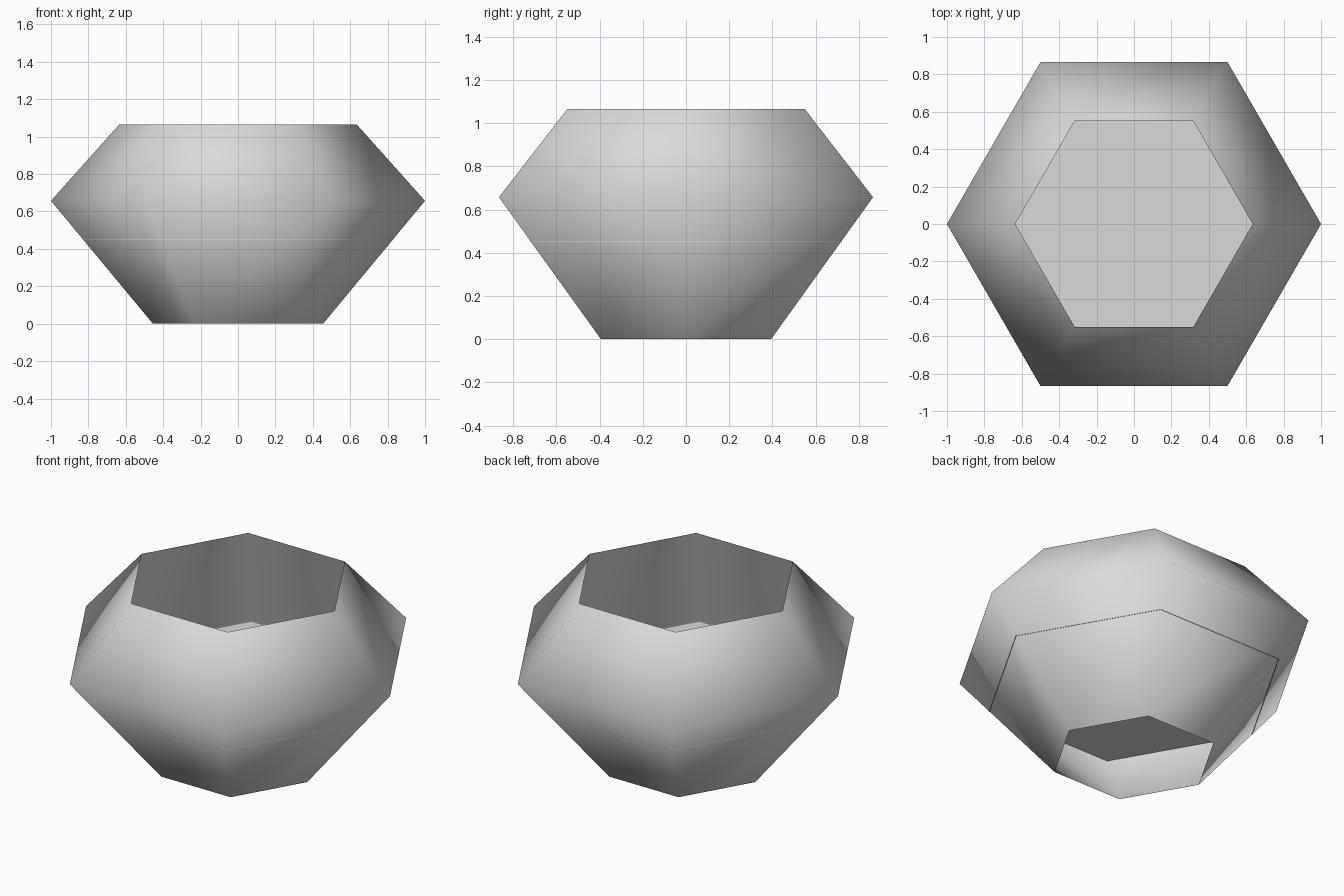
import bpy
import math

cube = bpy.data.objects.get("Cube")
if cube:
    bpy.data.objects.remove(cube, do_unlink=True)

SIDES = 6
BASE_R, MID_R, TOP_R = 0.455, 1.0, 0.635
MID_Z, TOP_Z = 0.657, 1.065
FLOOR_R, FLOOR_Z = 0.831, 0.45   # floor edge just shows through the outer wall

grey = bpy.data.materials.new("light_grey")
grey.use_nodes = True
colour = (0.7, 0.7, 0.7, 1)
grey.diffuse_color = colour
grey.node_tree.nodes["Principled BSDF"].inputs["Base Color"].default_value = colour


def ring(radius, z):
    return [(radius * math.cos(math.tau * i / SIDES),
             radius * math.sin(math.tau * i / SIDES), z) for i in range(SIDES)]


def add_object(name, verts, faces, smooth):
    mesh = bpy.data.meshes.new(name)
    mesh.from_pydata(verts, [], faces)
    mesh.materials.append(grey)
    for poly in mesh.polygons:
        poly.use_smooth = smooth
    obj = bpy.data.objects.new(name, mesh)
    bpy.context.collection.objects.link(obj)
    return obj


def add_shell(name, profile):
    """Open six-sided thin wall through (radius, height) rings."""
    verts = [v for r, z in profile for v in ring(r, z)]
    faces = []
    for row in range(len(profile) - 1):
        a = row * SIDES
        for i in range(SIDES):
            j = (i + 1) % SIDES
            faces.append((a + i, a + j, a + SIDES + j, a + SIDES + i))
    return add_object(name, verts, faces, True)


# Outer wall, open at the foot and the rim
add_shell("outer_wall", [(BASE_R, 0), (MID_R, MID_Z), (TOP_R, TOP_Z)])

# Straight inner wall from the rim down to the floor
add_shell("inner_wall", [(TOP_R, TOP_Z), (FLOOR_R, FLOOR_Z)])

# Flat floor dividing the bowl from the hollow foot
add_object("bowl_floor", ring(FLOOR_R, FLOOR_Z), [tuple(range(SIDES))], False)
